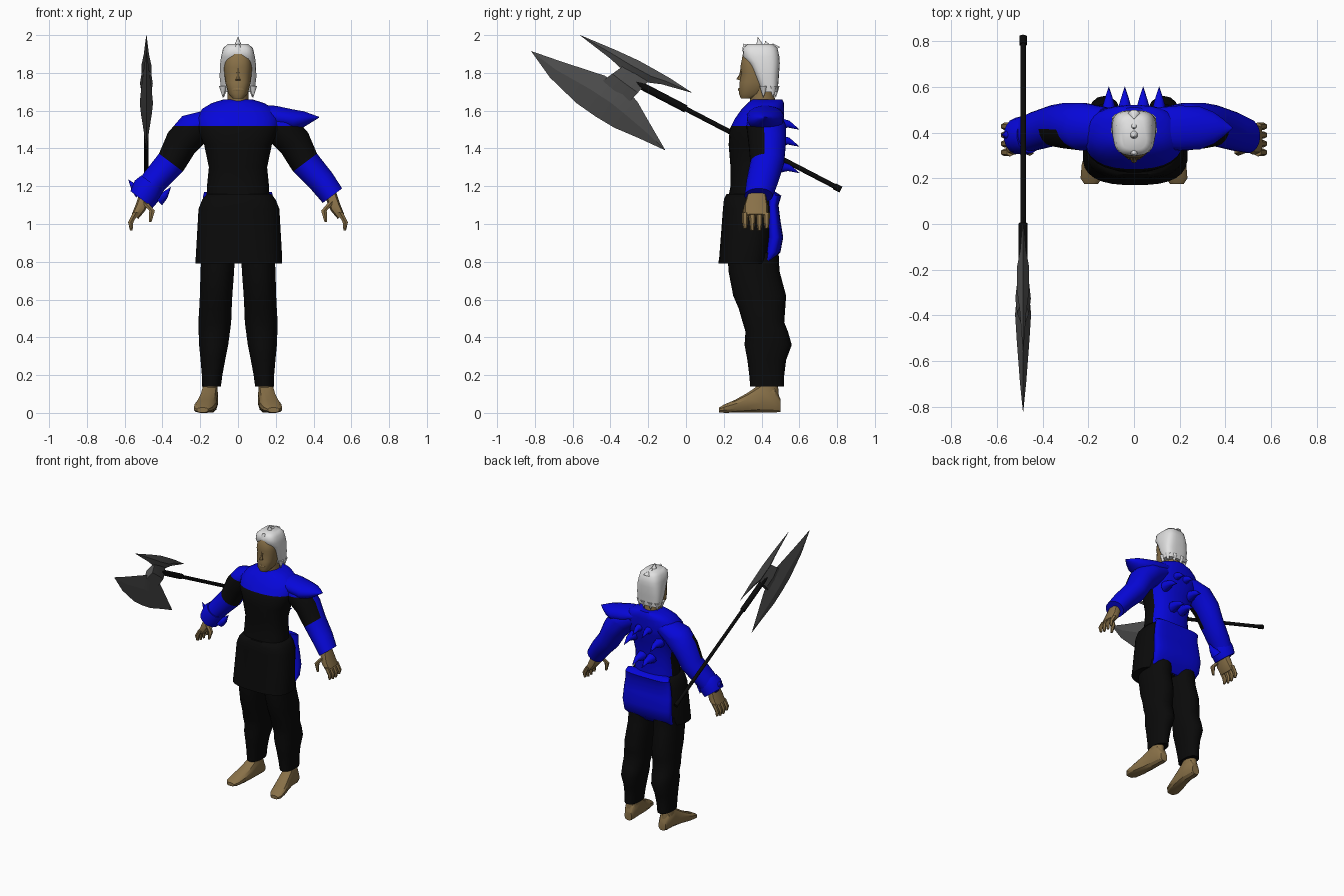
import bpy, bmesh
from math import sin, cos, tau, radians
from mathutils import Vector

if "Cube" in bpy.data.objects:
    bpy.data.objects.remove(bpy.data.objects["Cube"])


def material(name, color):
    mat = bpy.data.materials.new(name)
    mat.use_nodes = True
    mat.diffuse_color = (*color, 1)
    mat.node_tree.nodes["Principled BSDF"].inputs["Base Color"].default_value = (*color, 1)
    return mat


BLUE = material("royal blue cloth", (.002, .002, .7))
BLACK = material("black cloth", (.003, .003, .003))
SKIN = material("tan skin", (.25, .165, .065))
HAIR = material("white hair", (.75, .75, .75))
STEEL = material("dark steel", (.075, .075, .075))
X, Y, Z = Vector((1, 0, 0)), Vector((0, 1, 0)), Vector((0, 0, 1))


def skin(name, rings, mats, rule=None, cut=None, angle=45):
    """Join matching rings of points into one closed surface."""
    bm = bmesh.new()
    loops = [[bm.verts.new(p) for p in ring] for ring in rings]
    count = len(loops[0])
    for low, high in zip(loops, loops[1:]):
        for i in range(count):
            j = (i + 1) % count
            bm.faces.new((low[i], low[j], high[j], high[i]))
    bm.faces.new(loops[0])
    bm.faces.new(loops[-1])
    if cut:
        bmesh.ops.bisect_plane(bm, geom=bm.verts[:] + bm.edges[:] + bm.faces[:],
                               plane_co=(0, 0, cut), plane_no=Z)
    bmesh.ops.recalc_face_normals(bm, faces=bm.faces[:])
    bm.normal_update()
    if rule:
        for face in bm.faces:
            face.material_index = int(rule(face.calc_center_median(), face.normal))
    mesh = bpy.data.meshes.new(name)
    bm.to_mesh(mesh)
    bm.free()
    for mat in mats:
        mesh.materials.append(mat)
    obj = bpy.data.objects.new(name, mesh)
    bpy.context.collection.objects.link(obj)
    bpy.ops.object.select_all(action="DESELECT")
    obj.select_set(True)
    bpy.context.view_layer.objects.active = obj
    bpy.ops.object.shade_smooth_by_angle(angle=radians(angle))
    return obj


def oval(center, u, v, a, b, n, power):
    def bend(t):
        return abs(t) ** (2 / power) * (1 if t > 0 else -1)
    steps = [tau * (i + .5) / n for i in range(n)]
    return [Vector(center) + u * a * bend(cos(t)) + v * b * bend(sin(t)) for t in steps]


def loft(name, stations, mats, u=X, v=Y, n=16, power=2, side=1, **options):
    """Stations are x, y, z and two half widths; side -1 mirrors in x."""
    rings = [oval((x, y, z), u, v, a, b, n, power) for x, y, z, a, b in stations]
    flip = Vector((side, 1, 1))
    return skin(name, [[p * flip for p in ring] for ring in rings], mats, **options)


def column(name, rows, mats, x=0, **options):
    """Rows are height, half width, front y and back y."""
    loft(name, [(x, (f + k) / 2, z, w, (k - f) / 2) for z, w, f, k in rows], mats, **options)


def horn(name, base, tip, radius, mat, sag=0, n=8, end=.001):
    base, tip = Vector(base), Vector(tip)
    turn = (tip - base).to_track_quat("Z", "Y")
    mid = base.lerp(tip, .55) + Z * sag
    stations = [(*base, radius, radius), (*mid, radius / 2, radius / 2), (*tip, end, end)]
    return loft(name, stations, [mat], u=turn @ X, v=turn @ Y, n=n)


def blade(name, rows, mat):
    """Rows are outer y, z, inner y, z and half thickness, giving a lens section."""
    rings = []
    for oy, oz, iy, iz, t in rows:
        my, mz = (oy + iy) / 2, (oz + iz) / 2
        rings.append([(AXE, oy, oz), (AXE + t, my, mz), (AXE, iy, iz), (AXE - t, my, mz)])
    skin(name, rings, [mat], angle=20)


# Tunic: blue yoke and back, black front and flanks
YOKE = 1.52
column("tunic", [(1.08, .17, .21, .47), (1.2, .165, .235, .465), (1.3, .155, .235, .47),
                 (1.42, .18, .225, .49), (1.5, .215, .23, .515), (1.56, .22, .26, .52),
                 (1.61, .19, .295, .52), (1.64, .14, .325, .52), (1.66, .075, .35, .51)],
       [BLACK, BLUE], n=28, power=2.4, cut=YOKE,
       rule=lambda c, d: c.z > YOKE or d.y > .4)

# Skirt and the blue panel behind it
column("skirt", [(.79, .23, .17, .44), (.82, .23, .175, .45), (1.08, .215, .195, .475),
                 (1.13, .195, .2, .475), (1.16, .17, .215, .47)],
       [BLACK], x=.005, n=28, power=2.7, angle=60)
column("back_panel", [(.79, .18, .4, .44), (.85, .2, .42, .5), (.93, .205, .43, .515),
                      (1.02, .2, .43, .5), (1.1, .19, .43, .49), (1.15, .185, .43, .505),
                      (1.17, .18, .43, .475)], [BLUE], n=24, power=3)

# Curved spikes down the back
for row, (z, out) in enumerate([(1.53, .04), (1.44, .11), (1.3, .04)]):
    for s in (1, -1):
        horn(f"back_spike_{row}_{s}", (s * out, .475, z), (s * out, .6, z - .03), .04, BLUE, .015)

# Neck, head and face
column("neck", [(1.6, .06, .34, .48), (1.75, .055, .335, .46)], [SKIN])
column("head", [(1.665, .03, .29, .37), (1.69, .052, .28, .42), (1.75, .068, .283, .46),
                (1.8, .073, .293, .47), (1.83, .075, .287, .47), (1.9, .07, .3, .47),
                (1.94, .045, .34, .44)], [SKIN], n=20, power=2.5)
horn("nose", (0, .3, 1.825), (0, .28, 1.762), .012, SKIN, n=6, end=.015)
loft("lips", [(-.028, .288, 1.712, .004, .004), (0, .281, 1.712, .01, .006),
              (.028, .288, 1.712, .004, .004)], [SKIN], u=Z, n=6)

# Hair cap, hanging locks and crest
column("hair", [(1.7, .088, .4, .485), (1.78, .098, .365, .492), (1.85, .095, .33, .497),
                (1.885, .09, .302, .495), (1.93, .08, .3, .485), (1.953, .055, .325, .46)],
       [HAIR], n=24, power=3.2, angle=60)
for s in (1, -1):
    for i, (x, y) in enumerate([(.08, .41), (.075, .46), (.03, .475)]):
        horn(f"hair_lock_{i}_{s}", (s * x, y, 1.73), (s * x, y, 1.67), .022, HAIR)
for i, (y, z) in enumerate([(.305, 1.955), (.38, 1.99), (.42, 1.97), (.46, 1.955)]):
    horn(f"hair_crest_{i}", (0, y + .015, 1.925), (0, y, z), .028, HAIR)

# Arms, hands, legs and feet, mirrored
ACROSS, ALONG = Vector((.8, 0, .6)), Vector((.6, 0, -.8))
ARM = [(.12, .42, 1.56, .07, .09), (.22, .425, 1.515, .095, .105), (.3, .43, 1.43, .09, .1),
       (.355, .43, 1.325, .08, .09), (.44, .405, 1.23, .072, .085), (.5, .385, 1.15, .065, .075)]
HAND = [(.485, .375, 1.17, .035, .045), (.515, .37, 1.09, .032, .065), (.545, .37, 1.04, .022, .065)]
LEG = [(.85, .09, .22, .49), (.75, .09, .225, .495), (.62, .087, .25, .53), (.55, .087, .28, .525),
       (.48, .088, .3, .52), (.43, .084, .315, .54), (.36, .078, .31, .56), (.28, .066, .325, .53),
       (.2, .055, .335, .52), (.14, .05, .34, .52)]
FOOT = [(.145, .5, .04, .03, .035), (.148, .47, .07, .043, .07), (.15, .4, .08, .045, .08),
        (.16, .33, .055, .05, .055), (.175, .26, .035, .055, .035), (.185, .2, .022, .05, .022),
        (.188, .175, .015, .03, .013)]


def sleeve_rule(c, d):
    """Black on the front of the upper arm, blue elsewhere."""
    upper = Vector((abs(c.x), 0, c.z)).dot(ALONG) < -.85
    return not (upper and c.z < YOKE and d.y < -.05)


for s, side in ((1, "left"), (-1, "right")):
    loft(f"{side}_sleeve", ARM, [BLACK, BLUE], u=ACROSS, n=20, side=s, cut=YOKE, rule=sleeve_rule)
    loft(f"{side}_palm", HAND, [SKIN], u=ACROSS, n=10, power=2.8, side=s)
    for i in range(4):
        y = .313 + i * .038
        drop = .01 * abs(i - 1.5)
        loft(f"{side}_finger_{i}", [(.54, y, 1.06, .018, .017), (.568, y, 1.01, .016, .016),
                                    (.565, y, .96 + drop, .008, .01)],
             [SKIN], n=6, side=s)
    loft(f"{side}_thumb", [(.5, .335, 1.12, .02, .02), (.455, .315, 1.07, .017, .017),
                           (.465, .31, 1.01, .008, .008)], [SKIN], n=6, side=s)
    # The trouser leg leans outward towards the ankle
    leg = [(.147 - .05 * z, (f + k) / 2, z, w, (k - f) / 2) for z, w, f, k in LEG]
    loft(f"{side}_trouser_leg", leg, [BLACK], n=18, power=2.3, side=s)
    loft(f"{side}_ankle", [(.147, .43, .19, .04, .055), (.15, .425, .08, .042, .07)],
         [SKIN], n=12, side=s)
    loft(f"{side}_foot", FOOT, [SKIN], v=Z, n=12, power=2.6, side=s, angle=30)

# Left shoulder guard with its pointed tip
loft("left_shoulder_guard", [(.1, .42, 1.59, .04, .09), (.2, .42, 1.565, .062, .1),
                             (.29, .42, 1.55, .058, .095), (.35, .42, 1.555, .042, .07),
                             (.39, .42, 1.56, .022, .04), (.43, .42, 1.565, .002, .003)],
     [BLUE], u=Z, n=16)

# Right cuff with two horns
loft("right_cuff", [(.455, .39, 1.215, .072, .08), (.48, .388, 1.18, .085, .085),
                    (.51, .385, 1.13, .075, .08)], [BLUE], u=ACROSS, side=-1)
horn("cuff_horn_outer", (-.51, .39, 1.17), (-.58, .39, 1.235), .045, BLUE, -.015)
horn("cuff_horn_inner", (-.43, .39, 1.13), (-.355, .39, 1.195), .045, BLUE, -.015)

# Long axe: shaft, collar, two crescent blades and the neck joining them
AXE = -.485
SHAFT = Vector((0, .46, .89))
for name, ends, r in (("axe_shaft", ((.815, 1.185), (-.32, 1.775)), .013),
                      ("axe_pommel", ((.82, 1.182), (.785, 1.2)), .017),
                      ("axe_collar", ((.0, 1.609), (-.3, 1.765)), .02)):
    loft(name, [(AXE, y, z, r, r) for y, z in ends], [BLACK], v=SHAFT, n=10)
blade("axe_large_blade", [(-.82, 1.915, -.818, 1.915, .001), (-.72, 1.775, -.66, 1.86, .014),
                          (-.58, 1.64, -.43, 1.785, .028), (-.48, 1.57, -.31, 1.71, .035),
                          (-.38, 1.51, -.256, 1.645, .028), (-.24, 1.45, -.19, 1.53, .014),
                          (-.11, 1.39, -.11, 1.392, .001)], STEEL)
blade("axe_small_blade", [(-.56, 1.998, -.56, 2, .001), (-.4, 1.875, -.37, 1.92, .014),
                          (-.34, 1.82, -.25, 1.865, .026), (-.21, 1.75, -.16, 1.815, .026),
                          (-.13, 1.74, -.09, 1.775, .012), (.03, 1.695, .03, 1.697, .001)], STEEL)
blade("axe_neck", [(-.46, 1.745, -.32, 1.845, .026), (-.4, 1.68, -.25, 1.81, .034),
                   (-.32, 1.625, -.19, 1.765, .026)], STEEL)
